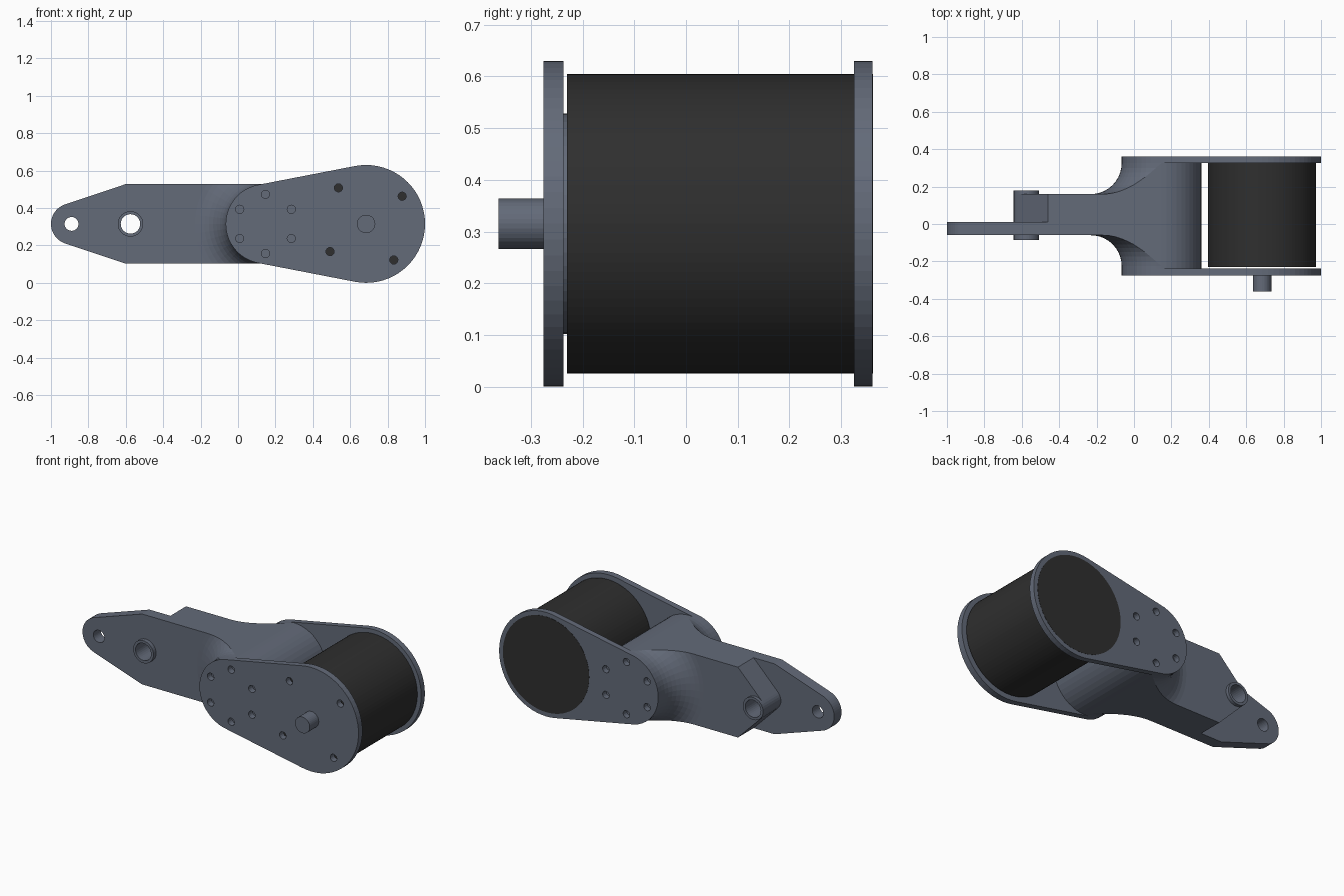
import bpy, bmesh
from math import sin, cos, pi, radians
from mathutils import Vector, Matrix
from mathutils.geometry import convex_hull_2d

if "Cube" in bpy.data.objects:
    bpy.data.objects.remove(bpy.data.objects["Cube"])


def material(name, colour):
    m = bpy.data.materials.new(name)
    m.use_nodes = True
    m.diffuse_color = colour
    m.node_tree.nodes["Principled BSDF"].inputs["Base Color"].default_value = colour
    return m


STEEL = material("blue grey metal", (0.125, 0.145, 0.19, 1))
BLACK = material("black", (0.028, 0.028, 0.028, 1))

Z = 0.315                       # height of the centre line
HUB, HUB_R = (0.147, Z), 0.213  # arm hub
AXLE, DRUM_R = (0.685, Z), 0.289
PIN, EYE = (-0.575, Z), (-0.89, Z)
FRONT, BACK = -0.275, 0.361     # outer faces of the side plates


def finish(name, bm, mat):
    bmesh.ops.recalc_face_normals(bm, faces=bm.faces)
    me = bpy.data.meshes.new(name)
    bm.to_mesh(me)
    bm.free()
    me.materials.append(mat)
    ob = bpy.data.objects.new(name, me)
    bpy.context.collection.objects.link(ob)
    return ob


def circle(centre, r, n=48):
    return [(centre[0] + r * cos(2 * pi * i / n), centre[1] + r * sin(2 * pi * i / n))
            for i in range(n)]


def hull(points):
    return [points[i] for i in convex_hull_2d([Vector(p) for p in points])]


def prism(name, outline, y0, y1, mat=STEEL, holes=()):
    """Extrude an x-z outline with holes along y."""
    bm = bmesh.new()
    for loop in [outline, *holes]:
        vs = [bm.verts.new((x, y0, z)) for x, z in loop]
        for a, b in zip(vs, vs[1:] + vs[:1]):
            bm.edges.new((a, b))
    bmesh.ops.triangle_fill(bm, edges=bm.edges[:], use_beauty=True,
                            use_dissolve=False, normal=(0, -1, 0))
    ext = bmesh.ops.extrude_face_region(bm, geom=bm.faces[:], use_keep_orig=True)
    moved = [g for g in ext["geom"] if isinstance(g, bmesh.types.BMVert)]
    bmesh.ops.translate(bm, verts=moved, vec=(0, y1 - y0, 0))
    return finish(name, bm, mat)


# Side plates with bolt holes
plate = hull(circle(HUB, HUB_R) + circle(AXLE, 0.315, 64))
bolts = [circle((HUB[0] + dx, Z + dz), 0.022, 16)
         for dx, dz in [(0, 0.158), (0, -0.158), (0.138, 0.078),
                        (0.138, -0.078), (-0.138, 0.078), (-0.138, -0.078)]]
motor_bolts = [circle((AXLE[0] + 0.243 * cos(a), Z + 0.243 * sin(a)), 0.022, 16)
               for a in [radians(37.5 + 90 * k) for k in range(4)]]
prism("front_plate", plate, FRONT, -0.237, holes=bolts + motor_bolts)
prism("back_plate", plate, 0.325, 0.36, holes=bolts)

# Motor drum and shaft
prism("motor_drum", circle(AXLE, DRUM_R, 96), -0.23, BACK, BLACK)
prism("motor_shaft", circle(AXLE, 0.049, 32), -0.362, FRONT + 0.01)

# Hub between the plates
prism("arm_hub", circle(HUB, HUB_R), -0.237, 0.325)

# Arm: thin tongue with an eye, plus a thicker rear block pointed at the pin
top, low = Z + HUB_R, Z - HUB_R
pin_hole = circle(PIN, 0.052, 32)
tongue = hull(circle(EYE, 0.11) + [(-0.6, top), (HUB[0], top), (HUB[0], low), (-0.6, low)])
prism("arm_tongue", tongue, -0.06, 0.01, holes=[circle(EYE, 0.037, 32), pin_hole])
block = hull(circle(PIN, 0.068, 32) + [(-0.46, top), (HUB[0], top), (HUB[0], low), (-0.46, low)])
prism("arm_block", block, 0.01, 0.16, holes=[pin_hole])
prism("pin_bushing", circle(PIN, 0.068, 32), -0.085, 0.18, holes=[pin_hole])

# Curved flare blending the arm into the hub, trimmed level with the arm
R = 0.165
arc = [radians(90 * i / 10) for i in range(11)]
front = [(HUB_R + R - R * cos(a), -0.06 - R + R * sin(a)) for a in arc]
rear = [(r, 0.1 - y) for r, y in reversed(front)]
profile = [(0, front[0][1])] + front + rear + [(0, rear[-1][1])]
bm = bmesh.new()
vs = [bm.verts.new((HUB[0] + r, y, Z)) for r, y in profile]
es = [bm.edges.new(p) for p in zip(vs, vs[1:])]
bmesh.ops.spin(bm, geom=vs + es, cent=(HUB[0], 0, Z), axis=(0, 1, 0),
               angle=2 * pi, steps=48)
bmesh.ops.remove_doubles(bm, verts=bm.verts, dist=1e-4)
for co, no in [((0, 0, top), (0, 0, 1)), ((0, 0, low), (0, 0, -1)),
               ((HUB[0], 0, 0), (1, 0, 0))]:
    cut = bmesh.ops.bisect_plane(bm, geom=bm.verts[:] + bm.edges[:] + bm.faces[:],
                                 dist=1e-5, plane_co=co, plane_no=no, clear_outer=True)
    rim = [e for e in bm.edges if e.is_boundary]
    bmesh.ops.holes_fill(bm, edges=rim, sides=0)
finish("arm_flare", bm, STEEL)
